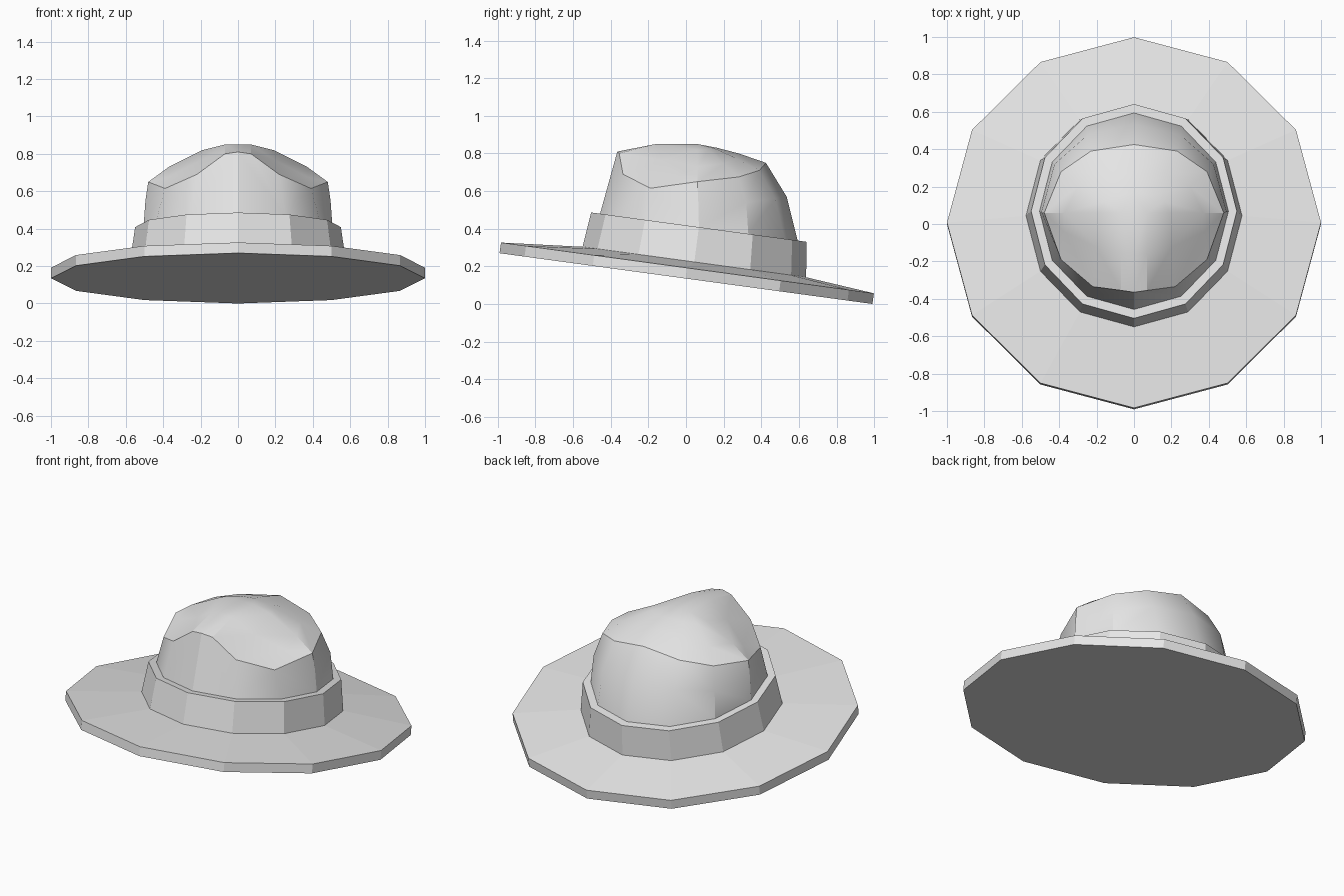
import bpy
import bmesh
import math
from mathutils import Matrix, Vector

default = bpy.data.objects.get("Cube")
if default:
    bpy.data.objects.remove(default, do_unlink=True)

SIDES = 12
# The whole hat leans back around its brim
TILT = Matrix.Translation((0, 0, 0.135)) @ Matrix.Rotation(math.radians(-7.75), 4, 'X')

grey = bpy.data.materials.new("plain_grey")
grey.use_nodes = True
colour = (0.8, 0.8, 0.8, 1)
grey.diffuse_color = colour
grey.node_tree.nodes["Principled BSDF"].inputs["Base Color"].default_value = colour


def ring(rx, ry, cy, z):
    """Tilted twelve-sided ring, starting at the front and turning to the left."""
    points = []
    for i in range(SIDES):
        a = math.tau * i / SIDES
        points.append(TILT @ Vector((rx * math.sin(a), cy - ry * math.cos(a), z)))
    return points


def add_face(bm, points):
    bm.faces.new([bm.verts.new(p) for p in points])


def strip(bm, outer, inner):
    """Join two rows of points with quads, or triangles where they meet."""
    for i in range(len(outer) - 1):
        corners = []
        for p in (outer[i], outer[i + 1], inner[i + 1], inner[i]):
            if p not in corners:
                corners.append(p)
        add_face(bm, corners)


def finish(bm, name, mirrored=False):
    if mirrored:
        bmesh.ops.mirror(bm, geom=bm.verts[:] + bm.edges[:] + bm.faces[:],
                         axis='X', merge_dist=0.0005)
    bmesh.ops.remove_doubles(bm, verts=bm.verts[:], dist=0.0005)
    bmesh.ops.recalc_face_normals(bm, faces=bm.faces[:])
    bm.normal_update()
    # Keep the upper surfaces facing outward
    top = max(bm.faces, key=lambda f: f.calc_center_median().z)
    if top.normal.z < 0:
        bmesh.ops.reverse_faces(bm, faces=bm.faces[:])
    mesh = bpy.data.meshes.new(name)
    bm.to_mesh(mesh)
    bm.free()
    mesh.materials.append(grey)
    obj = bpy.data.objects.new(name, mesh)
    bpy.context.collection.objects.link(obj)
    return obj


def lathe(name, rings, cap_bottom=False):
    bm = bmesh.new()
    for low, high in zip(rings, rings[1:]):
        strip(bm, low + low[:1], high + high[:1])
    if cap_bottom:
        add_face(bm, rings[0][::-1])
    return finish(bm, name)


# Brim: flat underside, thin rim, top rising gently to the band
lathe("brim", [ring(1, 1, 0, 0), ring(1, 1, 0, 0.057),
               ring(0.57, 0.59, 0.032, 0.094)], cap_bottom=True)

# Band: leaning wall with a narrow ledge on top
crown_base = ring(0.505, 0.53, 0.031, 0.28)
lathe("band", [ring(0.578, 0.6, 0.032, 0.09),
               ring(0.55, 0.578, 0.031, 0.28), crown_base])

# Crown, left half: rows run from the front round to the back
base = [tuple(p) for p in crown_base[:7]]
rim = [(0, -0.365, 0.81), (0.22, -0.335, 0.69), (0.39, -0.19, 0.615),
       (0.48, 0.06, 0.65), (0.39, 0.28, 0.675), (0.23, 0.39, 0.71),
       (0, 0.425, 0.75)]
side = rim[3]
waist = [(0.495, 0.065, 0.55), (0.425, 0.32, 0.54),
         (0.25, 0.475, 0.56), (0, 0.535, 0.57)]
dome_low = [(0.37, 0.06, 0.73), (0.3, 0.2, 0.745),
            (0.17, 0.265, 0.775), (0, 0.28, 0.8)]
dome_high = [(0.19, 0.06, 0.82), (0.16, 0.12, 0.82),
             (0.09, 0.155, 0.825), (0, 0.165, 0.83)]
crest_back = [(0, 0.06, 0.85), (0.07, 0.06, 0.85)]
crest_mid = [(0, -0.16, 0.85), (0.07, -0.16, 0.85)]
crest_front = [rim[0], (0.07, -0.355, 0.8)]

bm = bmesh.new()
# Front wall
add_face(bm, [base[0], base[1], rim[1], crest_front[1], rim[0]])
add_face(bm, [base[1], base[2], rim[2], rim[1]])
add_face(bm, [base[2], base[3], waist[0], side, rim[2]])
# Back wall
strip(bm, base[3:], waist)
strip(bm, waist, rim[3:])
# Rounded back of the dome
strip(bm, rim[3:], dome_low)
strip(bm, dome_low, dome_high)
for a, b in zip(dome_high[:2], dome_high[1:3]):
    add_face(bm, [crest_back[1], a, b])
add_face(bm, [crest_back[1], dome_high[2], dome_high[3], crest_back[0]])
# Pinched front slopes
slope = [crest_mid[1], (0.2, -0.125, 0.765), (0.375, -0.04, 0.675), side]
strip(bm, [crest_front[1], rim[1], rim[2], side], slope)
strip(bm, slope, [crest_back[1], dome_high[0], dome_low[0], side])
# Flat crest
strip(bm, crest_front, crest_mid)
strip(bm, crest_mid, crest_back)

crown = finish(bm, "crown", mirrored=True)
bpy.ops.object.select_all(action='DESELECT')
crown.select_set(True)
bpy.context.view_layer.objects.active = crown
bpy.ops.object.shade_smooth_by_angle(angle=math.radians(30))
